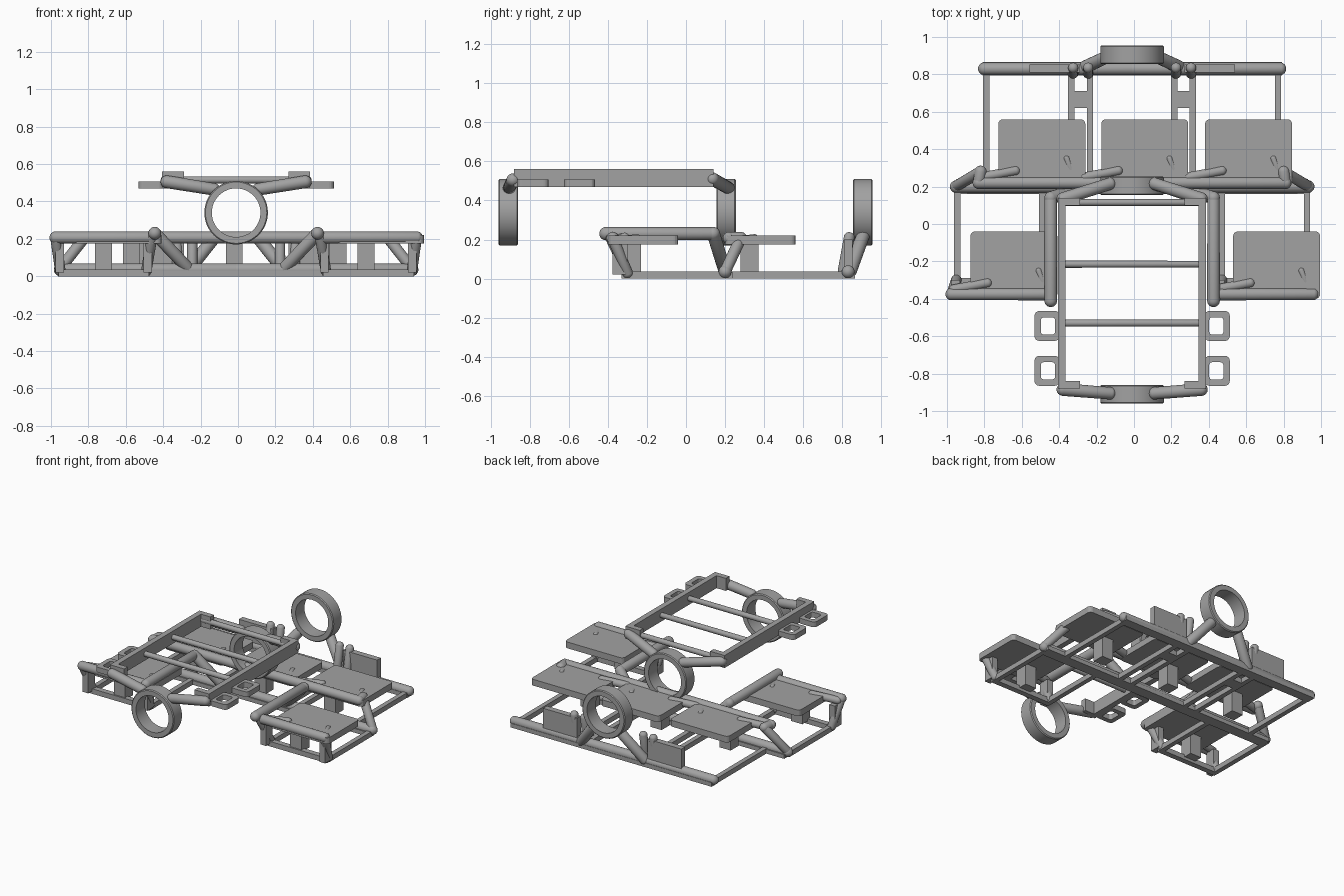
import bpy, bmesh, math
from mathutils import Vector

cube = bpy.data.objects.get("Cube")
if cube:
    bpy.data.objects.remove(cube, do_unlink=True)

grey = bpy.data.materials.new("frame grey")
grey.use_nodes = True
grey.diffuse_color = (0.36, 0.36, 0.36, 1)
grey.node_tree.nodes["Principled BSDF"].inputs["Base Color"].default_value = (0.36, 0.36, 0.36, 1)

CX = -0.01  # symmetry plane


def finish(name, bm, smooth=False):
    bmesh.ops.recalc_face_normals(bm, faces=bm.faces)
    if smooth:
        for f in bm.faces:
            f.smooth = True
        for e in bm.edges:
            e.smooth = len(e.link_faces) < 2 or e.calc_face_angle(0) < 0.7
    me = bpy.data.meshes.new(name)
    bm.to_mesh(me)
    bm.free()
    me.materials.append(grey)
    ob = bpy.data.objects.new(name, me)
    bpy.context.collection.objects.link(ob)
    return ob


def box(name, x0, x1, y0, y1, z0, z1, corner=0):
    bm = bmesh.new()
    bmesh.ops.create_cube(bm, size=1)
    for v in bm.verts:
        v.co = ((x0 + x1) / 2 + v.co.x * (x1 - x0),
                (y0 + y1) / 2 + v.co.y * (y1 - y0),
                (z0 + z1) / 2 + v.co.z * (z1 - z0))
    if corner:
        edges = [e for e in bm.edges if abs(e.verts[0].co.z - e.verts[1].co.z) > 0.01]
        bmesh.ops.bevel(bm, geom=edges, offset=corner, segments=4, profile=0.5, affect='EDGES')
    return finish(name, bm)


def tube(name, a, b, r):
    """Round-ended tube between two points."""
    a, b = Vector(a), Vector(b)
    d = b - a
    bm = bmesh.new()
    bmesh.ops.create_uvsphere(bm, u_segments=20, v_segments=12, radius=r)
    for v in bm.verts:
        if v.co.z > 1e-5:
            v.co.z += d.length
    rot = d.to_track_quat('Z', 'Y').to_matrix()
    for v in bm.verts:
        v.co = rot @ v.co + a
    return finish(name, bm, True)


def mirrored_tube(name, a, b, r):
    for side, s in (("left", 1), ("right", -1)):
        tube(f"{side}_{name}", (CX + s * a[0], *a[1:]), (CX + s * b[0], *b[1:]), r)


def mirrored_box(name, x0, x1, *rest):
    box("left_" + name, CX + x0, CX + x1, *rest)
    box("right_" + name, CX - x1, CX - x0, *rest)


def hoop(name, y0, y1, z, outer, inner):
    """Ring with its axis along y."""
    bm = bmesh.new()
    profile = [(inner, y0), (outer - 0.006, y0), (outer, y0 + 0.006),
               (outer, y1 - 0.006), (outer - 0.006, y1), (inner, y1)]
    n = 48
    rows = []
    for i in range(n):
        t = math.tau * i / n
        rows.append([bm.verts.new((CX + r * math.cos(t), y, z + r * math.sin(t))) for r, y in profile])
    for i in range(n):
        p, q = rows[i], rows[(i + 1) % n]
        for j in range(len(profile)):
            k = (j + 1) % len(profile)
            bm.faces.new((p[j], p[k], q[k], q[j]))
    finish(name, bm, True)


def outline(cx, cy, hx, hy, r):
    pts = []
    for i, (sx, sy) in enumerate(((1, 1), (-1, 1), (-1, -1), (1, -1))):
        for j in range(5):
            t = (i + j / 4) * math.pi / 2
            pts.append((cx + sx * (hx - r) + r * math.cos(t), cy + sy * (hy - r) + r * math.sin(t)))
    return pts


def loop_plate(name, cx, cy, z0, z1, s):
    """Rounded rectangular plate with a rounded hole."""
    bm = bmesh.new()
    out = outline(cx, cy, 0.067, 0.08, 0.025)
    hole = outline(cx - s * 0.005, cy, 0.038, 0.046, 0.015)
    rings = [[bm.verts.new((x, y, z)) for x, y in pts]
             for pts, z in ((out, z0), (out, z1), (hole, z1), (hole, z0))]
    n = len(out)
    for k in range(4):
        a, b = rings[k], rings[(k + 1) % 4]
        for i in range(n):
            j = (i + 1) % n
            bm.faces.new((a[i], a[j], b[j], b[i]))
    finish(name, bm)


# Three hoops
for name, y in (("front", -0.91), ("middle", 0.205), ("rear", 0.905)):
    hoop(name + "_hoop", y - 0.05, y + 0.05, 0.34, 0.17, 0.13)

# Raised tray frame
mirrored_box("tray_rail", 0.355, 0.395, -0.88, 0.14, 0.47, 0.56)
for end, y in (("front", -0.88), ("rear", 0.10)):
    mirrored_box(end + "_tray_corner", 0.28, 0.39, y, y + 0.04, 0.47, 0.56)
for y in (0.115, -0.215, -0.53):
    tube("tray_crossbar", (CX - 0.37, y, 0.515), (CX + 0.37, y, 0.515), 0.019)
mirrored_tube("front_tray_arm", (0.37, -0.885, 0.505), (0.12, -0.905, 0.465), 0.034)
mirrored_tube("rear_tray_arm", (0.37, 0.135, 0.51), (0.12, 0.215, 0.465), 0.034)
for s in (-1, 1):
    for y in (-0.545, -0.785):
        loop_plate("tray_side_loop", CX + s * 0.455, y, 0.47, 0.508, s)

# Base cross members with flat soles
mirrored_tube("rear_base_tube", (0, 0.83, 0.035), (0.79, 0.83, 0.035), 0.034)
mirrored_tube("middle_base_tube", (0, 0.2, 0.035), (0.94, 0.2, 0.035), 0.034)
box("rear_sole", CX - 0.8, CX + 0.8, 0.795, 0.865, 0, 0.03)
box("middle_sole", CX - 0.94, CX + 0.94, 0.16, 0.24, 0, 0.03)

# Base rails
for x in (0.78, 0.325, 0.225):
    mirrored_box("rear_base_rail", x - 0.017, x + 0.017, 0.2, 0.82, 0, 0.036)
mirrored_box("rail_tie", 0.22, 0.33, 0.62, 0.71, 0, 0.036)
for x in (0.935, 0.48):
    mirrored_box("wing_base_rail", x - 0.017, x + 0.017, -0.31, 0.2, 0, 0.036)
mirrored_box("wing_base_front", 0.465, 0.95, -0.33, -0.29, 0, 0.036)

# Upper tubes and their struts
mirrored_tube("middle_upper_tube", (0, 0.22, 0.207), (0.82, 0.22, 0.207), 0.033)
mirrored_tube("middle_end_strut", (0.81, 0.28, 0.207), (0.945, 0.2, 0.035), 0.03)
mirrored_tube("middle_end_bend", (0.81, 0.28, 0.207), (0.82, 0.22, 0.207), 0.032)
mirrored_tube("wing_upper_tube", (0.46, -0.375, 0.207), (0.965, -0.375, 0.207), 0.033)
mirrored_tube("wing_outer_strut", (0.965, -0.375, 0.207), (0.94, -0.3, 0.03), 0.029)
mirrored_tube("wing_inner_strut", (0.45, -0.385, 0.21), (0.48, -0.3, 0.03), 0.029)
mirrored_tube("side_upper_tube", (0.435, -0.41, 0.23), (0.435, 0.14, 0.23), 0.034)
mirrored_tube("side_drop_strut", (0.435, 0.14, 0.23), (0.25, 0.2, 0.035), 0.034)

# Rear hoop legs, rear plates and short posts
mirrored_tube("rear_hoop_leg", (0.25, 0.84, 0.04), (0.11, 0.905, 0.215), 0.035)
mirrored_box("rear_plate", 0.28, 0.55, 0.81, 0.853, 0.03, 0.2)
for x in (0.235, 0.315):
    mirrored_tube("rear_post", (x, 0.805, 0.04), (x, 0.835, 0.21), 0.028)

# Seats, each with a support block and two small rods on top
for sx, sy in ((-0.725, 0.2), (-0.175, 0.2), (0.38, 0.2), (-0.875, -0.4), (0.53, -0.4)):
    box("seat", sx, sx + 0.465, sy, sy + 0.36, 0.175, 0.22, 0.025)
    box("seat_support", sx + 0.11, sx + 0.2, sy + 0.08, sy + 0.17, 0.02, 0.18)
    tube("seat_long_rod", (sx - 0.09, sy + 0.05, 0.2), (sx + 0.09, sy + 0.085, 0.21), 0.026)
    tube("seat_short_rod", (sx + 0.395, sy + 0.07, 0.2), (sx + 0.365, sy + 0.15, 0.21), 0.018)

# Wing posts below the front seats
mirrored_box("wing_outer_post", 0.92, 0.965, -0.375, -0.3, 0.02, 0.18)
mirrored_box("wing_inner_post", 0.45, 0.495, -0.375, -0.3, 0.02, 0.18)
